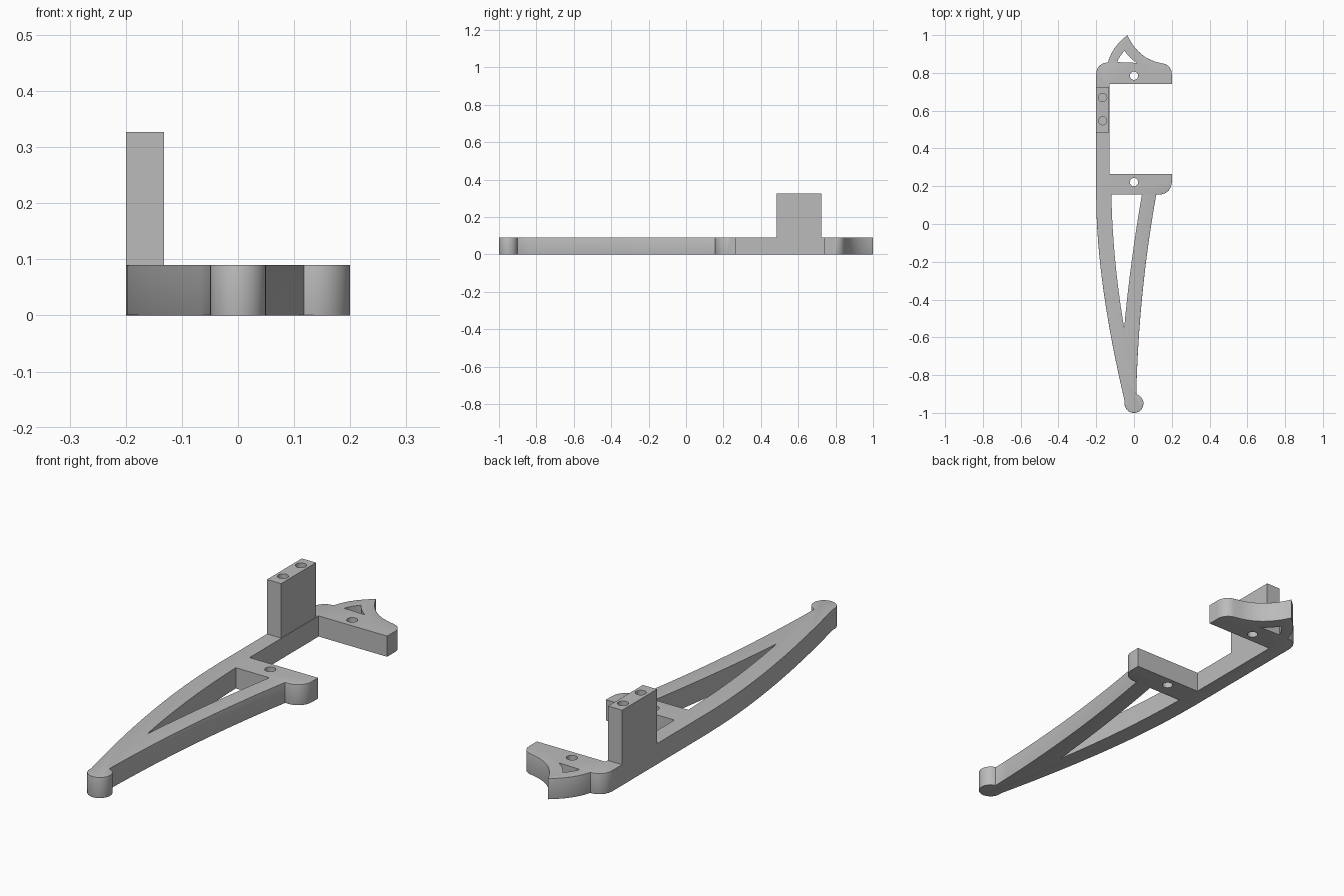
import bpy, bmesh, math
from mathutils import Vector

if "Cube" in bpy.data.objects:
    bpy.data.objects.remove(bpy.data.objects["Cube"])

THICK = 0.09

grey = bpy.data.materials.new("mid grey")
grey.use_nodes = True
colour = (0.5, 0.5, 0.5, 1)
grey.diffuse_color = colour
grey.node_tree.nodes["Principled BSDF"].inputs["Base Color"].default_value = colour


def arc(cx, cy, r, a0, a1, n=10):
    angles = [math.radians(a0 + (a1 - a0) * i / n) for i in range(n + 1)]
    return [(cx + r * math.cos(a), cy + r * math.sin(a)) for a in angles]


def curve(p, c, q, n=16):
    """Quadratic curve from p to q pulled towards c."""
    p, c, q = Vector(p), Vector(c), Vector(q)
    steps = [i / n for i in range(n + 1)]
    return [tuple(p * (1 - t) ** 2 + c * 2 * t * (1 - t) + q * t * t) for t in steps]


def prism(name, outline, z0, z1, round_rule=None):
    """Extrude an outline; softly round the rim edges chosen by the rule."""
    pts = [p for i, p in enumerate(outline)
           if (Vector(p) - Vector(outline[i - 1])).length > 0.0005]
    bm = bmesh.new()
    base = bm.faces.new([bm.verts.new((x, y, z0)) for x, y in pts])
    ext = bmesh.ops.extrude_face_region(bm, geom=[base])["geom"]
    for v in ext:
        if isinstance(v, bmesh.types.BMVert):
            v.co.z = z1
    bmesh.ops.recalc_face_normals(bm, faces=bm.faces)
    if round_rule:
        rim = [e for e in bm.edges
               if abs(e.verts[0].co.z - e.verts[1].co.z) < 0.001
               and round_rule((e.verts[0].co + e.verts[1].co) / 2)]
        bmesh.ops.bevel(bm, geom=rim, offset=0.008, segments=3,
                        profile=0.5, affect="EDGES", clamp_overlap=True)
    mesh = bpy.data.meshes.new(name)
    bm.to_mesh(mesh)
    bm.free()
    mesh.materials.append(grey)
    obj = bpy.data.objects.new(name, mesh)
    bpy.context.collection.objects.link(obj)
    return obj


def combine(target, tool, operation):
    mod = target.modifiers.new(tool.name, "BOOLEAN")
    mod.operation = operation
    mod.solver = "EXACT"
    mod.object = tool
    bpy.context.view_layer.objects.active = target
    bpy.ops.object.modifier_apply(modifier=mod.name)
    bpy.data.objects.remove(tool)


# Flat frame: rounded toe, tapering arm, two flanges and a hooked tail
outline = (
    arc(0, -0.95, 0.05, 170, 435, 24)
    + curve((0.012, -0.90), (0.025, -0.36), (0.118, 0.156))
    + arc(0.135, 0.221, 0.065, 270, 360)
    + [(0.2, 0.265), (-0.13, 0.265), (-0.13, 0.74), (0.2, 0.74)]
    + arc(0.145, 0.795, 0.055, 0, 80)
    + curve((0.13, 0.855), (0.02, 0.88), (-0.035, 1.0))
    + curve((-0.035, 1.0), (-0.118, 0.935), (-0.138, 0.855))
    + arc(-0.14, 0.795, 0.06, 95, 180)
    + [(-0.2, 0.15)]
    + curve((-0.2, 0.15), (-0.2, -0.3), (-0.049, -0.94))
)
bracket = prism("bracket_frame", outline, 0, THICK,
                lambda m: (m.y < 0.23 and m.x > -0.199) or m.y > 0.8)

# Upright mounting post
post = prism("upright_post",
             [(-0.2, 0.485), (-0.132, 0.485), (-0.132, 0.725), (-0.2, 0.725)],
             THICK / 2, 0.327)
combine(bracket, post, "UNION")

# Long window in the arm and small window in the tail
windows = {
    "arm_window": (curve((-0.052, -0.55), (-0.02, -0.2), (0.042, 0.156))
                   + curve((-0.12, 0.156), (-0.112, -0.2), (-0.052, -0.55))),
    "tail_window": (curve((0.016, 0.853), (-0.025, 0.878), (-0.05, 0.917))
                    + curve((-0.05, 0.917), (-0.08, 0.885), (-0.09, 0.853))),
}
for name, shape in windows.items():
    combine(bracket, prism(name, shape[:-1], -0.1, 0.2), "DIFFERENCE")

# Bolt holes through the flanges, blind holes in the post
for name, x, y, bottom, top in (
        ("rear_bolt_hole", 0, 0.785, -0.1, 0.2),
        ("front_bolt_hole", 0, 0.222, -0.1, 0.2),
        ("rear_post_hole", -0.166, 0.67, 0.2, 0.4),
        ("front_post_hole", -0.166, 0.547, 0.2, 0.4)):
    hole = prism(name, arc(x, y, 0.022, 0, 345, 23), bottom, top)
    combine(bracket, hole, "DIFFERENCE")

# Smooth the curved walls, keep the corners crisp
bpy.ops.object.select_all(action="DESELECT")
bracket.select_set(True)
bpy.context.view_layer.objects.active = bracket
bpy.ops.object.shade_smooth_by_angle(angle=math.radians(32))
